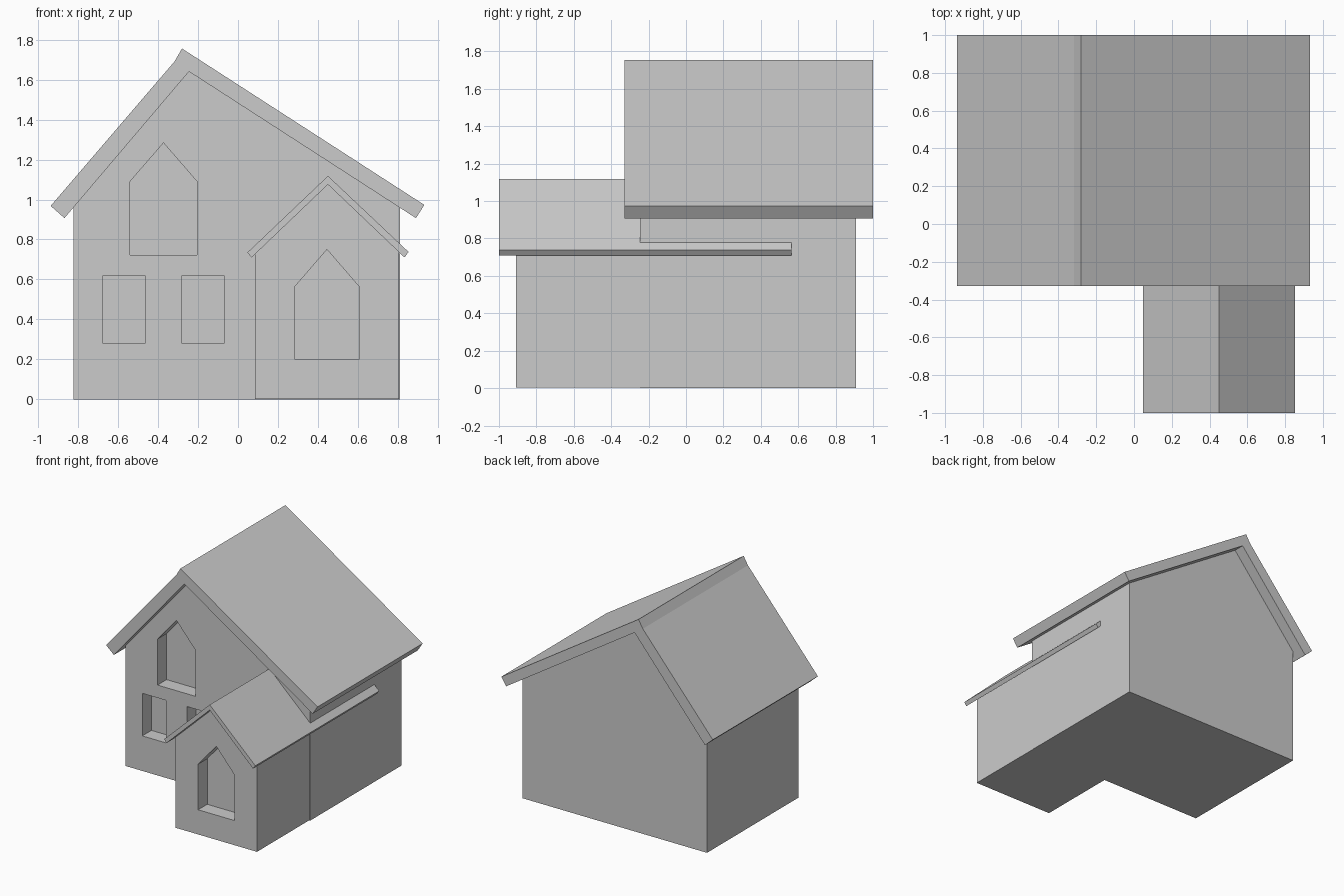
import bpy
import bmesh

if "Cube" in bpy.data.objects:
    bpy.data.objects.remove(bpy.data.objects["Cube"])


def prism(name, profile, y0, y1):
    """Extrude an (x, z) profile along y from y0 to y1."""
    bm = bmesh.new()
    face = bm.faces.new([bm.verts.new((x, y0, z)) for x, z in profile])
    ext = bmesh.ops.extrude_face_region(bm, geom=[face])
    verts = [v for v in ext["geom"] if isinstance(v, bmesh.types.BMVert)]
    bmesh.ops.translate(bm, verts=verts, vec=(0, y1 - y0, 0))
    bmesh.ops.recalc_face_normals(bm, faces=bm.faces[:])
    mesh = bpy.data.meshes.new(name)
    bm.to_mesh(mesh)
    bm.free()
    obj = bpy.data.objects.new(name, mesh)
    bpy.context.collection.objects.link(obj)
    return obj


def opening(x0, x1, z0, z1, peak=None):
    """Rectangular window outline, pointed when a peak height is given."""
    top = [((x0 + x1) / 2, peak)] if peak else []
    return [(x0, z0), (x1, z0), (x1, z1)] + top + [(x0, z1)]


def recess(wall, profile, front, depth=0.115):
    """Sink a window recess into the front of a wall block."""
    cutter = prism("window_cutter", profile, front - 0.05, front + depth)
    cutter.hide_render = True
    mod = wall.modifiers.new("window", "BOOLEAN")
    mod.operation = "DIFFERENCE"
    mod.solver = "EXACT"
    mod.object = cutter
    bpy.context.view_layer.objects.active = wall
    bpy.ops.object.modifier_apply(modifier=mod.name)
    bpy.data.objects.remove(cutter)


MAIN_FRONT, WING_FRONT, BACK = -0.245, -0.91, 0.91

# Main house block with its off-centre gable
main = prism("main_walls", [(-0.823, 0), (0.81, 0), (0.81, 0.963),
                            (-0.245, 1.643), (-0.823, 0.967)], MAIN_FRONT, BACK)
for outline in (opening(-0.54, -0.205, 0.722, 1.09, 1.283),
                opening(-0.675, -0.465, 0.28, 0.62),
                opening(-0.28, -0.07, 0.28, 0.62)):
    recess(main, outline, MAIN_FRONT)

# Main roof: the long right slab laps over the left one at the ridge
prism("main_roof", [(-0.937, 0.968), (-0.868, 0.907), (-0.245, 1.64),
                    (0.89, 0.907), (0.932, 0.973), (-0.28, 1.755),
                    (-0.318, 1.69)], -0.328, 1.0)

# Front wing with its own gable
wing = prism("wing_walls", [(0.085, 0.003), (0.805, 0.003), (0.805, 0.737),
                            (0.45, 1.075), (0.085, 0.728)], WING_FRONT, 0.0)
recess(wing, opening(0.285, 0.605, 0.2, 0.565, 0.75), WING_FRONT)

# Wing roof, running back through the main block
prism("wing_roof", [(0.047, 0.735), (0.068, 0.71), (0.45, 1.075),
                    (0.833, 0.71), (0.853, 0.738), (0.45, 1.118)], -1.0, 0.565)
